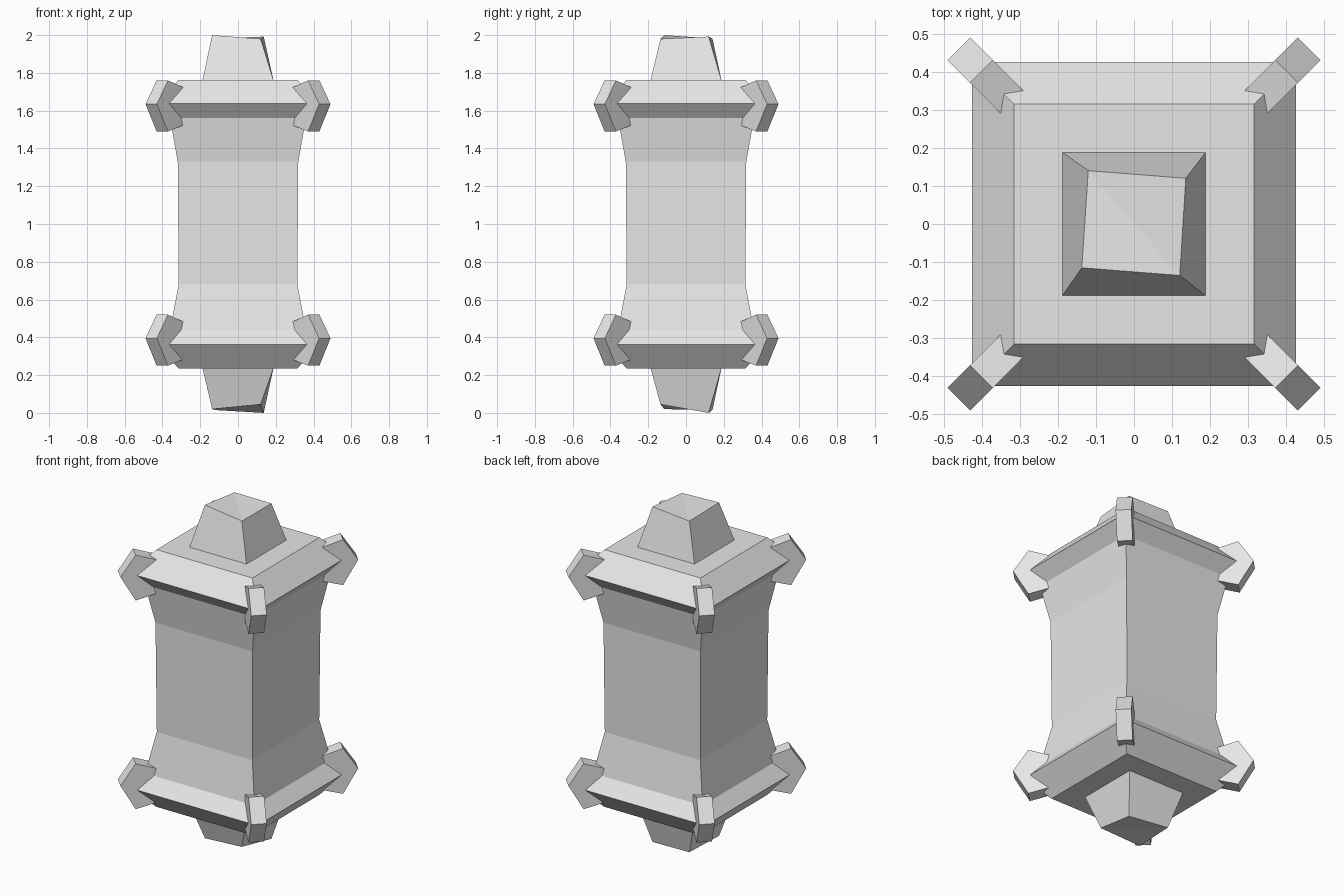
import bpy, bmesh, math
from mathutils import Vector, Matrix

cube = bpy.data.objects.get("Cube")
if cube:
    bpy.data.objects.remove(cube)

stone = bpy.data.materials.new("plain grey")
stone.use_nodes = True
GREY = (0.8, 0.8, 0.8, 1)
stone.diffuse_color = GREY
stone.node_tree.nodes["Principled BSDF"].inputs["Base Color"].default_value = GREY

CORNERS = [(-1, -1), (1, -1), (1, 1), (-1, 1)]


def square(half, z):
    return [(x * half, y * half, z) for x, y in CORNERS]


def loft(name, rings):
    """Skin a stack of rings, closing both ends."""
    bm = bmesh.new()
    loops = [[bm.verts.new(p) for p in ring] for ring in rings]
    for a, b in zip(loops, loops[1:]):
        for i in range(len(a)):
            j = (i + 1) % len(a)
            bm.faces.new((a[i], a[j], b[j], b[i]))
    bm.faces.new(loops[0])
    bm.faces.new(loops[-1])
    bmesh.ops.recalc_face_normals(bm, faces=bm.faces)
    mesh = bpy.data.meshes.new(name)
    bm.to_mesh(mesh)
    bm.free()
    mesh.materials.append(stone)
    obj = bpy.data.objects.new(name, mesh)
    bpy.context.collection.objects.link(obj)
    return obj


# Square pillar, flared into a bevelled collar at each end
profile = [(0.315, 0.235), (0.425, 0.363), (0.36, 0.44), (0.314, 0.68),
           (0.319, 1.33), (0.36, 1.56), (0.425, 1.638), (0.315, 1.763)]
loft("pillar_body", [square(h, z) for h, z in profile])

# Tapered knobs with a slightly twisted, chipped end
TWISTED = [(-0.137, -0.115), (0.12, -0.135), (0.136, 0.12), (-0.12, 0.14)]


def knob(name, base_z, end_heights):
    end = [(x, y, z) for (x, y), z in zip(TWISTED, end_heights)]
    obj = loft(name, [square(0.188, base_z), end])
    # fold the end face along its diagonal
    bm = bmesh.new()
    bm.from_mesh(obj.data)
    bm.verts.ensure_lookup_table()
    bmesh.ops.connect_verts(bm, verts=[bm.verts[5], bm.verts[7]])
    bm.to_mesh(obj.data)
    bm.free()


knob("top_knob", 1.76, (2.0, 1.98, 1.992, 1.982))
knob("bottom_knob", 0.238, (0.02, 0.045, 0.0, 0.015))

# Corner clamps: pointed plates set on the diagonals, (radius, height)
CLAMP = [(0.65, 0), (0.567, 0.125), (0.35, 0.055), (0.35, -0.085), (0.567, -0.145)]
THICK = 0.0425
for level, z in (("lower", 0.395), ("upper", 1.635)):
    for i, corner in enumerate(("back_left", "back_right", "front_right", "front_left")):
        turn = Matrix.Rotation(math.radians(45 + 90 * i), 3, "Z")
        sides = [[turn @ Vector((r, s, z + h)) for r, h in CLAMP] for s in (-THICK, THICK)]
        loft(f"{level}_clamp_{corner}", sides)
